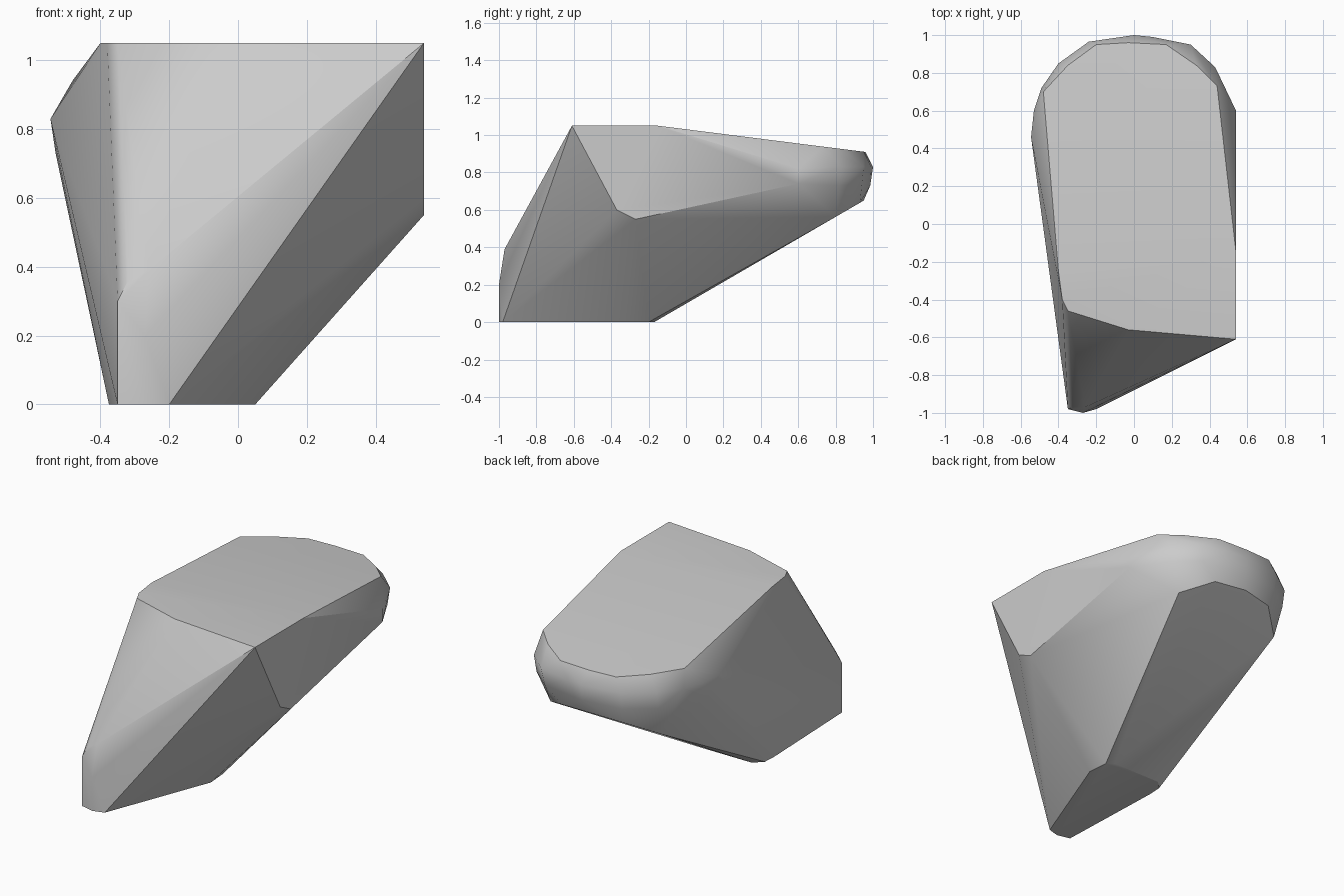
import bpy
import bmesh
import math

default_cube = bpy.data.objects.get("Cube")
if default_cube:
    bpy.data.objects.remove(default_cube, do_unlink=True)


def make_material(name, value):
    """Plain grey material with matching viewport and render colour."""
    material = bpy.data.materials.new(name)
    material.use_nodes = True
    colour = (value, value, value, 1)
    material.diffuse_color = colour
    shader = material.node_tree.nodes["Principled BSDF"]
    shader.inputs["Base Color"].default_value = colour
    shader.inputs["Roughness"].default_value = 0.8
    return material


def level(height, outline):
    """Lift a flat outline to one height."""
    return [(x, y, height) for x, y in outline]


def sloped(outline, start, height, slope):
    """Lift a flat outline onto a plane that tilts along the length."""
    return [(x, y, height + slope * (y - start)) for x, y in outline]


def build_hull(name, points, material):
    """Wrap the section points in one convex solid."""
    bm = bmesh.new()
    for point in points:
        bm.verts.new(point)
    result = bmesh.ops.convex_hull(bm, input=bm.verts[:], use_existing_faces=False)
    unused = {item for key in ("geom_interior", "geom_unused") for item in result[key]}
    loose = [item for item in unused if isinstance(item, bmesh.types.BMVert) and item.is_valid]
    bmesh.ops.delete(bm, geom=loose, context="VERTS")
    bmesh.ops.dissolve_limit(bm, angle_limit=math.radians(1), verts=bm.verts[:], edges=bm.edges[:])
    bmesh.ops.recalc_face_normals(bm, faces=bm.faces[:])

    mesh = bpy.data.meshes.new(name)
    bm.to_mesh(mesh)
    bm.free()
    mesh.materials.append(material)
    solid = bpy.data.objects.new(name, mesh)
    bpy.context.collection.objects.link(solid)

    bpy.ops.object.select_all(action="DESELECT")
    solid.select_set(True)
    bpy.context.view_layer.objects.active = solid
    bpy.ops.object.shade_smooth_by_angle(angle=math.radians(30))
    return solid


# Flat foot with a narrow rounded front
foot = level(0, [(-.35, -.98), (-.27, -1), (-.2, -.98), (.05, -.33), (.04, -.2),
                 (0, -.17), (-.32, -.17), (-.37, -.22), (-.375, -.3)])

# Blunt upright nose above the foot
nose = [(-.35, -.98, .3), (-.27, -1, .2), (-.32, -.97, .36), (-.26, -.97, .39)]

# Level front part of the top
crown = level(1.05, [(-.35, -.46), (-.03, -.56), (.54, -.61), (.54, -.15),
                     (-.4, -.25), (-.38, -.4)])

# Gently falling rear part of the top
rear_top = sloped([(-.48, .7), (-.35, .84), (-.2, .95), (-.03, .96),
                   (.17, .95), (.33, .84), (.44, .73)], -.17, 1.05, -.124)

# Flat vertical side
side = [(.54, y, z) for y, z in [(-.37, .6), (-.27, .55), (.6, .74), (.6, .82)]]

# Widest band around the rounded back end
rim = level(.83, [(.43, .83), (.3, .95), (.1, .99), (0, 1), (-.24, .965),
                  (-.4, .85), (-.49, .72), (-.53, .6), (-.545, .46)])
lower_rim = level(.73, [(.42, .82), (.28, .94), (0, .985), (-.24, .95),
                        (-.4, .83), (-.53, .56)])

# Underside edge where the sloping belly meets the back end
belly = sloped([(.34, .8), (.18, .93), (-.03, .95), (-.22, .92), (-.38, .78)],
               -.17, 0, .58)

grey = make_material("plain grey", .6)
build_hull("faceted_block", foot + nose + crown + rear_top + side + rim + lower_rim + belly, grey)
